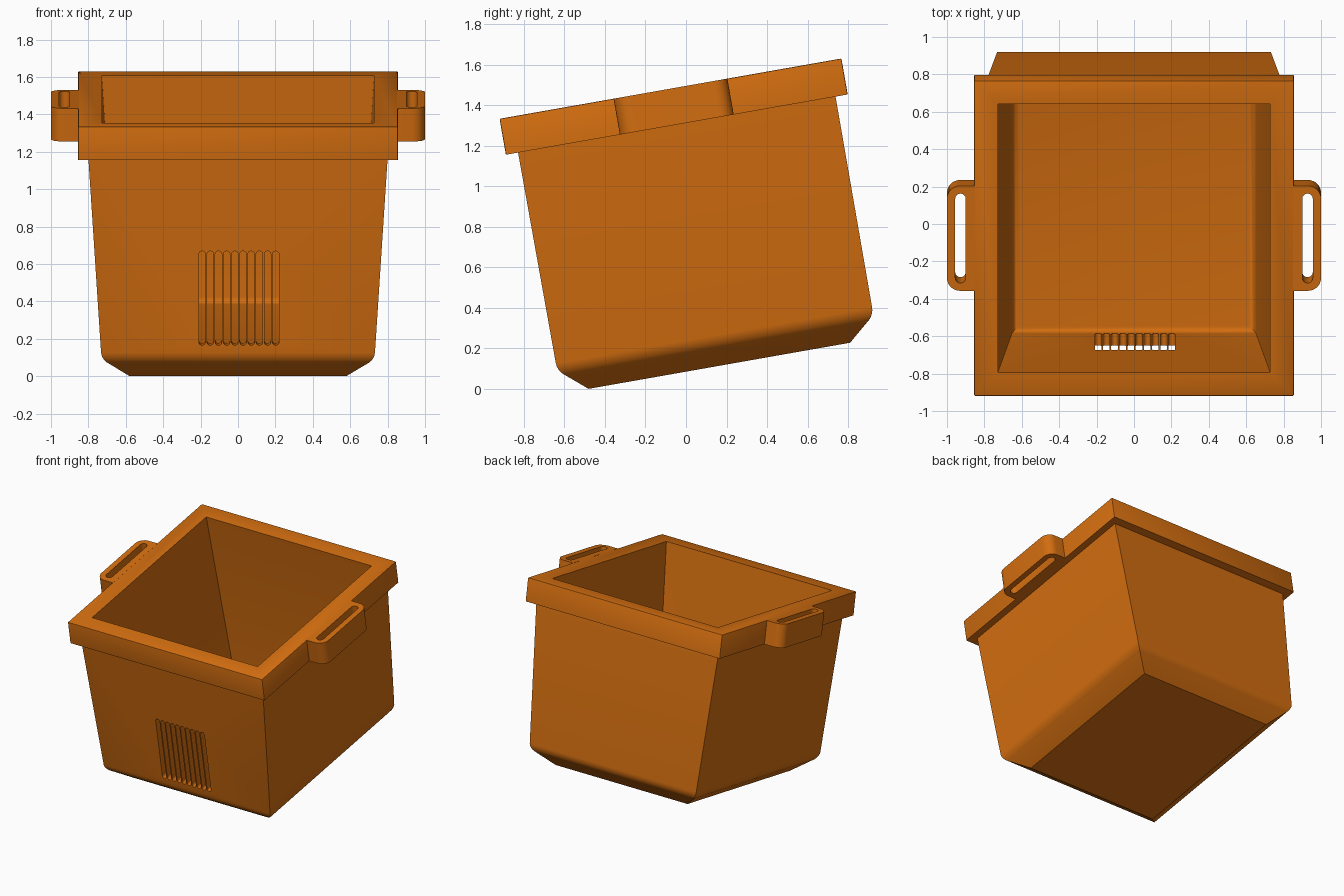
import bpy
import bmesh
from math import sin, cos, pi, radians
from mathutils import Matrix, Vector

cube = bpy.data.objects.get("Cube")
if cube:
    bpy.data.objects.remove(cube, do_unlink=True)

orange = bpy.data.materials.new("orange plastic")
orange.use_nodes = True
colour = (0.65, 0.155, 0.005, 1)
orange.diffuse_color = colour
orange.node_tree.nodes["Principled BSDF"].inputs["Base Color"].default_value = colour

# The whole bin leans forward
TILT = Matrix.Translation((0, 0.179, 0.032)) @ Matrix.Rotation(radians(10), 4, "X")
FLOOR, UNDER_RIM, TOP = 0.084, 1.292, 1.472


def add_object(name, bm):
    bmesh.ops.recalc_face_normals(bm, faces=bm.faces)
    mesh = bpy.data.meshes.new(name)
    bm.to_mesh(mesh)
    bm.free()
    mesh.materials.append(orange)
    obj = bpy.data.objects.new(name, mesh)
    bpy.context.collection.objects.link(obj)
    return obj


def arc(cx, cy, r, start, end, steps=8):
    angles = [radians(start + (end - start) * i / steps) for i in range(steps + 1)]
    return [(cx + r * cos(a), cy + r * sin(a)) for a in angles]


def slot(cx, cy, half_length, r):
    """Outline of a round-ended slot, long in its second axis."""
    reach = half_length - r
    return arc(cx, cy + reach, r, 0, 180) + arc(cx, cy - reach, r, 180, 360)


def prism(bm, outline, start, depth):
    """Extrude an outline; start maps a 2D point to 3D."""
    face = bm.faces.new([bm.verts.new(start(u, v)) for u, v in outline])
    out = bmesh.ops.extrude_face_region(bm, geom=[face])["geom"]
    moved = [g for g in out if isinstance(g, bmesh.types.BMVert)]
    bmesh.ops.translate(bm, verts=moved, vec=Vector(depth))


def apply_modifiers(obj):
    graph = bpy.context.evaluated_depsgraph_get()
    mesh = bpy.data.meshes.new_from_object(obj.evaluated_get(graph))
    obj.modifiers.clear()
    obj.data = mesh


def cut(obj, cutter):
    mod = obj.modifiers.new("cut", "BOOLEAN")
    mod.operation = "DIFFERENCE"
    mod.solver = "EXACT"
    mod.object = cutter
    apply_modifiers(obj)
    bpy.data.objects.remove(cutter, do_unlink=True)


# Tub: rectangular sections lofted up the outside, over the rim and down inside
sections = [
    (0.58, 0.655, FLOOR), (0.73, 0.792, 0.2),
    (0.80, 0.795, UNDER_RIM), (0.855, 0.856, UNDER_RIM),
    (0.855, 0.856, TOP), (0.728, 0.728, TOP), (0.65, 0.728, 0.235),
]
bm = bmesh.new()
rings = []
for hx, hy, z in sections:
    corners = [(-hx, -hy), (hx, -hy), (hx, hy), (-hx, hy)]
    rings.append([bm.verts.new((x, y, z)) for x, y in corners])
for low, high in zip(rings, rings[1:]):
    for i in range(4):
        j = (i + 1) % 4
        bm.faces.new((low[i], low[j], high[j], high[i]))
bm.faces.new(rings[0])
bm.faces.new(rings[-1])


def ring_edges(ring):
    return [bm.edges.get((ring[i], ring[(i + 1) % 4])) for i in range(4)]


def upright_edges(a, b):
    return [bm.edges.get((p, q)) for p, q in zip(rings[a], rings[b])]


# Soft lower corners, crisp rim edges
soft = ring_edges(rings[1]) + ring_edges(rings[6])
crisp = ring_edges(rings[4]) + upright_edges(3, 4)
bmesh.ops.bevel(bm, geom=crisp, offset=0.006, segments=2, profile=0.5, affect="EDGES")
bmesh.ops.bevel(bm, geom=[e for e in soft if e.is_valid], offset=0.035,
                segments=4, profile=0.5, affect="EDGES")
tub = add_object("tub", bm)

# Row of vents through the front wall
bm = bmesh.new()
for i in range(10):
    outline = slot(0.005 + (i - 4.5) * 0.0437, 0.531, 0.256, 0.0175)
    prism(bm, outline, lambda u, v: (u, -0.9, v), (0, 0.3, 0))
cut(tub, add_object("vent_cutter", bm))

# Side handle with a grip slot, mirrored to the other side
outline = [(0.85, -0.285)] + arc(0.93, -0.215, 0.07, -90, 0)
outline += arc(0.93, 0.215, 0.07, 0, 90) + [(0.85, 0.285)]
bm = bmesh.new()
prism(bm, outline, lambda u, v: (u, v, UNDER_RIM), (0, 0, TOP - UNDER_RIM))
handles = add_object("side_handles", bm)
bm = bmesh.new()
prism(bm, slot(0.928, 0, 0.243, 0.028), lambda u, v: (u, v, 1), (0, 0, 1))
cut(handles, add_object("grip_cutter", bm))
handles.modifiers.new("mirror", "MIRROR").use_axis = (True, False, False)
apply_modifiers(handles)

for obj in (tub, handles):
    obj.matrix_world = TILT
    bpy.ops.object.select_all(action="DESELECT")
    obj.select_set(True)
    bpy.context.view_layer.objects.active = obj
    bpy.ops.object.shade_smooth_by_angle(angle=radians(30))
